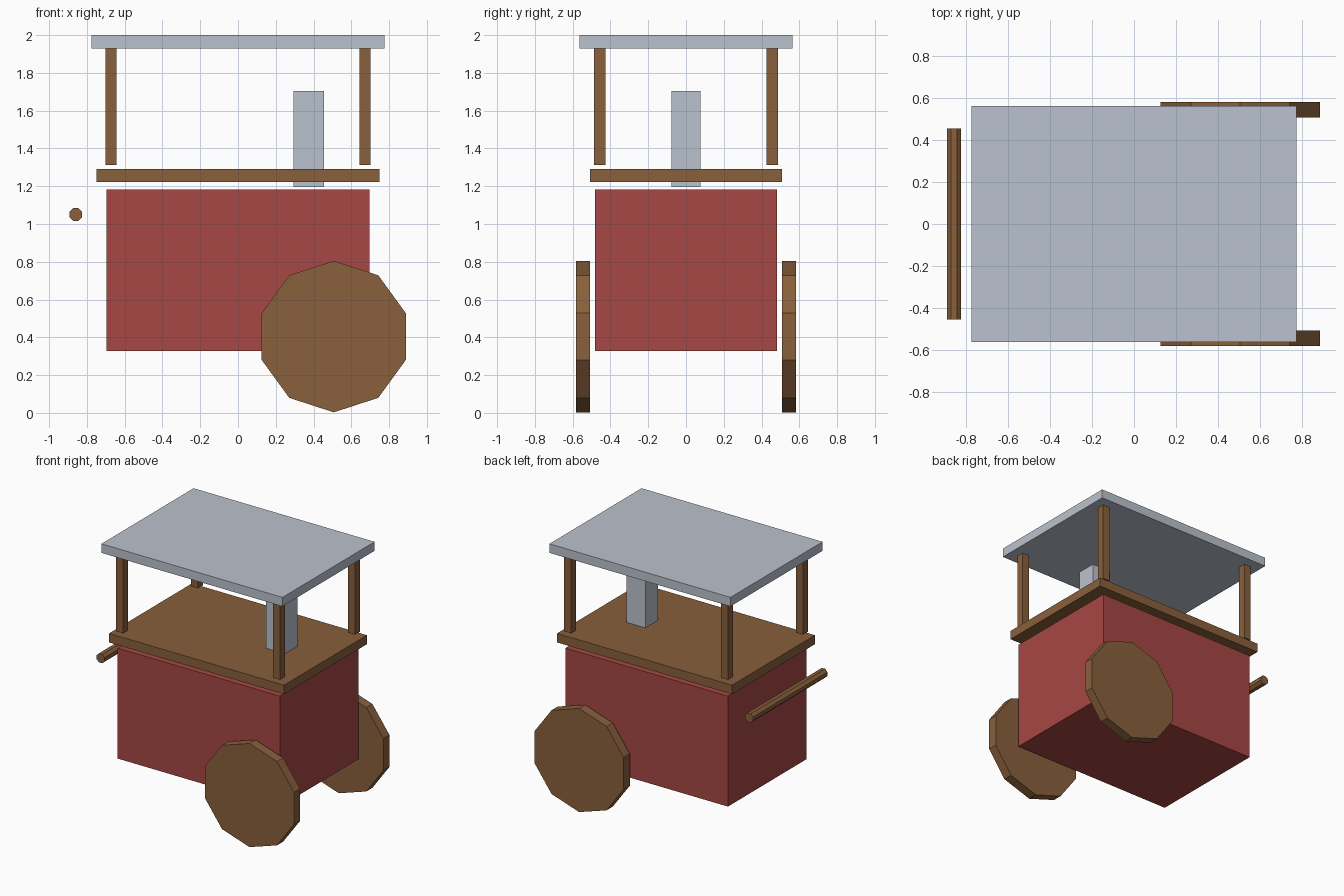
import bpy
import math

if "Cube" in bpy.data.objects:
    bpy.data.objects.remove(bpy.data.objects["Cube"])


def material(name, rgb):
    m = bpy.data.materials.new(name)
    m.diffuse_color = (*rgb, 1.0)
    m.use_nodes = True
    m.node_tree.nodes["Principled BSDF"].inputs["Base Color"].default_value = m.diffuse_color
    return m


WOOD = material("brown wood", (0.25, 0.115, 0.045))
RED = material("red paint", (0.38, 0.063, 0.056))
GREY = material("pale grey metal", (0.50, 0.54, 0.61))


def box(name, x, y, z, mat):
    """Box from (min, max) ranges on each axis."""
    bpy.ops.mesh.primitive_cube_add(
        size=1, location=[(a + b) / 2 for a, b in (x, y, z)])
    o = bpy.context.object
    o.name = name
    o.scale = [b - a for a, b in (x, y, z)]
    bpy.ops.object.transform_apply(location=False, rotation=False, scale=True)
    o.data.materials.append(mat)
    return o


def rod(name, sides, radius, centre, length, mat, turn=0.0):
    """Faceted cylinder along y, with a vertex at the top when turn is 0."""
    bpy.ops.mesh.primitive_cylinder_add(
        vertices=sides, radius=radius, depth=length, location=centre)
    o = bpy.context.object
    o.name = name
    for v in o.data.vertices:
        x, y, z = v.co
        c, s = math.cos(turn), math.sin(turn)
        x, y = x * c - y * s, x * s + y * c
        v.co = (x, -z, y)
    o.data.materials.append(mat)
    return o


# cart body, counter, chimney and canopy
box("cart_body", (-0.696, 0.696), (-0.481, 0.481), (0.328, 1.183), RED)
box("counter_top", (-0.749, 0.749), (-0.507, 0.507), (1.222, 1.292), WOOD)
box("chimney", (0.295, 0.455), (-0.077, 0.077), (1.197, 1.705), GREY)
box("canopy", (-0.775, 0.775), (-0.563, 0.563), (1.93, 2.0), GREY)

# canopy posts and wheels, mirrored
for sy, side in ((-1, "front"), (1, "back")):
    for sx, end in ((-1, "left"), (1, "right")):
        px, py = sx * 0.672, sy * 0.457
        box(f"{side}_{end}_post", (px - 0.03, px + 0.03),
            (py - 0.03, py + 0.03), (1.313, 1.93), WOOD)
    rod(f"{side}_wheel", 10, 0.401, (0.507, sy * 0.546, 0.404), 0.075, WOOD)

# push handle
rod("push_handle", 8, 0.037, (-0.859, 0, 1.05), 0.91, WOOD, math.pi / 8)
